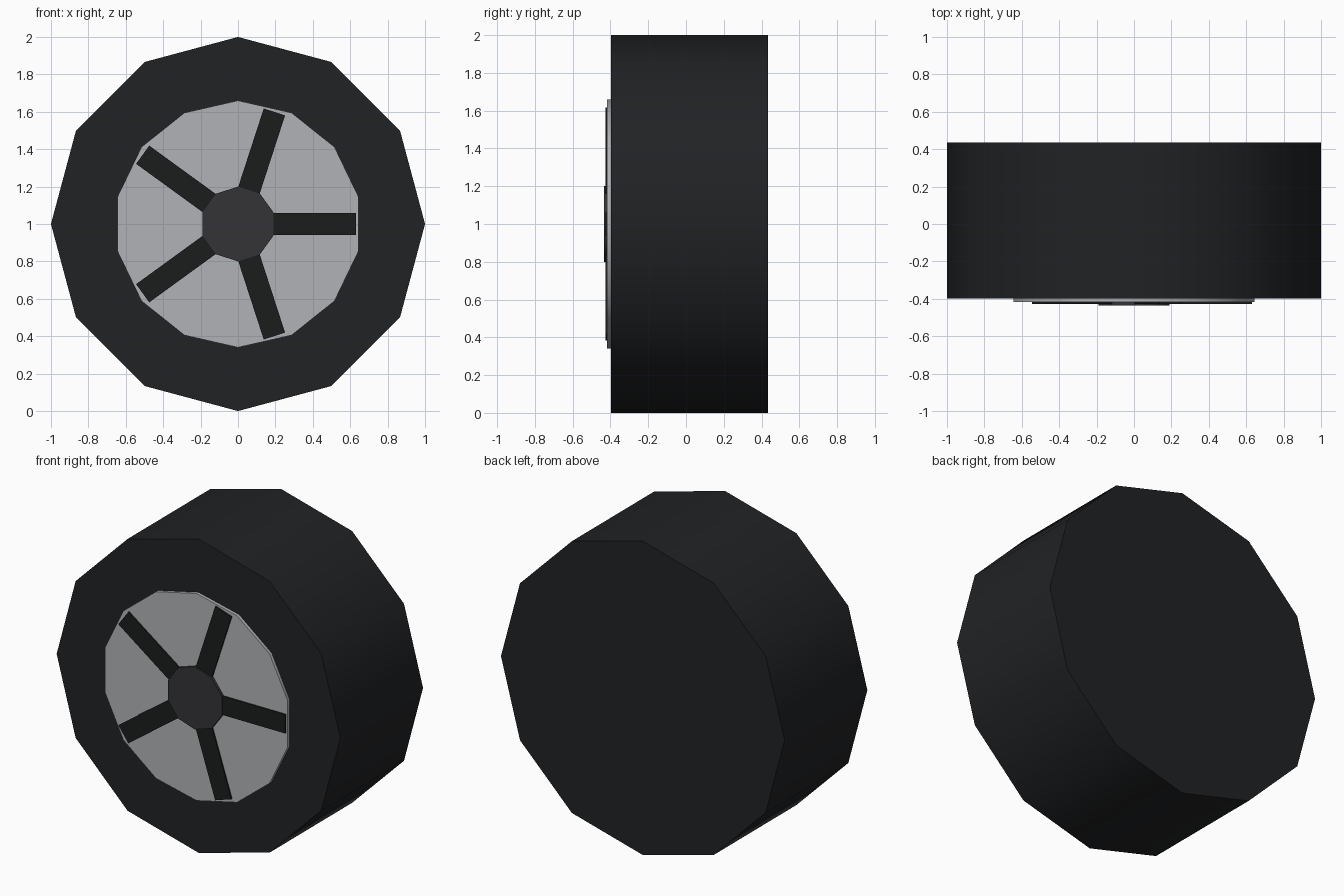
import bpy
from math import radians, cos, sin, pi

if "Cube" in bpy.data.objects:
    bpy.data.objects.remove(bpy.data.objects["Cube"])

CENTRE_Z = 1.0


def material(name, rgb):
    mat = bpy.data.materials.new(name)
    mat.diffuse_color = (*rgb, 1)
    mat.use_nodes = True
    mat.node_tree.nodes["Principled BSDF"].inputs["Base Color"].default_value = mat.diffuse_color
    return mat


def disc(name, sides, radius, y_front, y_back, mat, first_angle=90):
    """Solid polygonal disc with its axis along y and a corner at first_angle."""
    verts = []
    for y in (y_front, y_back):
        for i in range(sides):
            a = radians(first_angle) + 2 * pi * i / sides
            verts.append((radius * cos(a), y, CENTRE_Z + radius * sin(a)))
    faces = [tuple(range(sides)), tuple(reversed(range(sides, 2 * sides)))]
    for i in range(sides):
        j = (i + 1) % sides
        faces.append((i, i + sides, j + sides, j))
    mesh = bpy.data.meshes.new(name)
    mesh.from_pydata(verts, [], faces)
    mesh.materials.append(mat)
    obj = bpy.data.objects.new(name, mesh)
    bpy.context.collection.objects.link(obj)
    # smooth round the rim, sharp at the flat caps
    bpy.ops.object.select_all(action='DESELECT')
    obj.select_set(True)
    bpy.context.view_layer.objects.active = obj
    bpy.ops.object.shade_smooth_by_angle(angle=radians(40))
    return obj


def spoke(index, angle, mat):
    """Flat bar running from inside the hub to the edge of the rim."""
    inner, outer, width = 0.15, 0.63, 0.12
    y_front, y_back = -0.427, -0.41
    mid = (inner + outer) / 2
    bpy.ops.mesh.primitive_cube_add(
        size=1,
        location=(mid * cos(angle), (y_front + y_back) / 2, CENTRE_Z + mid * sin(angle)),
        rotation=(0, -angle, 0))
    obj = bpy.context.object
    obj.name = f"spoke_{index + 1}"
    obj.scale = (outer - inner, y_back - y_front, width)
    obj.data.materials.append(mat)


rubber = material("rubber", (0.015, 0.016, 0.018))
metal = material("light_metal", (0.44, 0.45, 0.47))
dark = material("dark_spoke", (0.011, 0.012, 0.012))
hub_grey = material("hub_grey", (0.034, 0.034, 0.038))

# Tyre, rim plate and hub cap
disc("tyre", 12, 1.0, -0.398, 0.435, rubber)
disc("rim", 14, 0.66, -0.418, -0.39, metal)
disc("hub", 10, 0.2, -0.435, -0.41, hub_grey)

# Five spokes
for k in range(5):
    spoke(k, 2 * pi * k / 5, dark)
